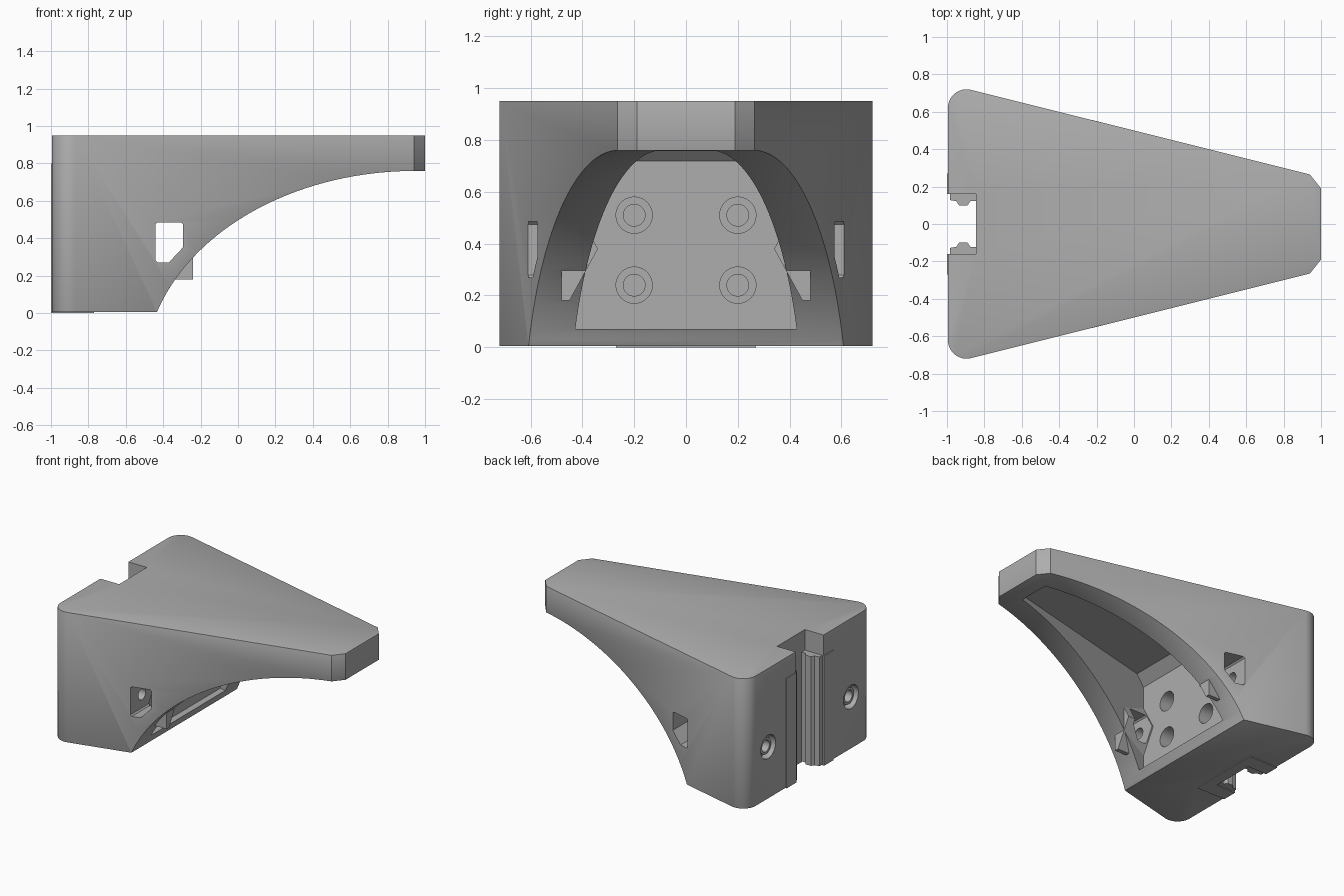
import bpy, bmesh, math
from mathutils import Matrix

if "Cube" in bpy.data.objects:
    bpy.data.objects.remove(bpy.data.objects["Cube"])

grey = bpy.data.materials.new("plain_grey")
grey.diffuse_color = (0.42, 0.42, 0.42, 1)
grey.use_nodes = True
grey.node_tree.nodes["Principled BSDF"].inputs["Base Color"].default_value = grey.diffuse_color


def finish(name, bm):
    bmesh.ops.recalc_face_normals(bm, faces=bm.faces[:])
    me = bpy.data.meshes.new(name)
    bm.to_mesh(me)
    bm.free()
    me.materials.append(grey)
    ob = bpy.data.objects.new(name, me)
    bpy.context.collection.objects.link(ob)
    return ob


def prism(name, pts, a, b, axis="z"):
    """Extrude a 2D outline from a to b: (x,y) along z, (x,z) along y, or (y,z) along x."""
    place = {"z": lambda u, v, w: (u, v, w), "y": lambda u, v, w: (u, w, v),
             "x": lambda u, v, w: (w, u, v)}[axis]
    bm = bmesh.new()
    lo = [bm.verts.new(place(u, v, a)) for u, v in pts]
    hi = [bm.verts.new(place(u, v, b)) for u, v in pts]
    bm.faces.new(lo)
    bm.faces.new(hi)
    n = len(pts)
    for i in range(n):
        j = (i + 1) % n
        bm.faces.new((lo[i], lo[j], hi[j], hi[i]))
    return finish(name, bm)


def rect(u0, u1, v0, v1):
    return [(u0, v0), (u1, v0), (u1, v1), (u0, v1)]


def bore(name, y, z, r, x0, x1):
    c = [(y + r * math.cos(t * math.tau / 40), z + r * math.sin(t * math.tau / 40))
         for t in range(40)]
    return prism(name, c, x0, x1, "x")


def combine(ob, tool, op="DIFFERENCE"):
    m = ob.modifiers.new("combine", "BOOLEAN")
    m.operation, m.solver, m.object = op, "EXACT", tool
    bake(ob)
    bpy.data.objects.remove(tool)


def bake(ob):
    dg = bpy.context.evaluated_depsgraph_get()
    me = bpy.data.meshes.new_from_object(ob.evaluated_get(dg))
    ob.modifiers.clear()
    ob.data = me


# Tapered body with rounded rear corners and chamfered nose
half = [(1, 0.19), (0.94, 0.265)]
for i in range(13):
    t = math.radians(76 + 104 * i / 12)
    half.append((-0.895 + 0.1 * math.cos(t), 0.62 + 0.1 * math.sin(t)))
body = prism("bracket_body", half + [(x, -y) for x, y in reversed(half)], 0.005, 0.95)

# Curved underside, an elliptical sweep up to the nose
arc = []
for i in range(41):
    x = -0.45 + 1.4 * (1 - math.cos(math.pi / 2 * i / 40))
    arc.append((x, -0.32 + 1.08 * math.sqrt(1 - ((x - 0.95) / 1.45) ** 2)))
combine(body, prism("underside_cutter", arc + [(1.2, 0.76), (1.2, -0.3), (-0.45, -0.3)],
                    -1, 1, "y"))

# Softened outer edges
bev = body.modifiers.new("soft_edges", "BEVEL")
bev.width, bev.segments, bev.limit_method, bev.angle_limit = 0.012, 2, "ANGLE", math.radians(50)
bake(body)

# Hollow between the side walls, with a chamfer at the back of the ceiling
cavity = prism("cavity_cutter", [(-0.45, 0.07), (-0.45, 0.72), (-0.38, 0.79),
                                 (0.86, 0.79), (0.86, 0.07)], -1, 1, "y")
for v in cavity.data.vertices:
    v.co.y *= 0.328 - 0.247 * v.co.x
combine(body, cavity)

# Ridged bosses on the inner walls
for s in (1, -1):
    combine(body, prism("boss", [(s * 0.34, 0.38), (s * 0.45, 0.18), (s * 0.48, 0.18),
                                 (s * 0.48, 0.58), (s * 0.45, 0.58)], -0.47, -0.24, "x"), "UNION")

# Side windows through both walls
combine(body, prism("window_cutter", [(-0.44, 0.28), (-0.43, 0.27), (-0.37, 0.27), (-0.295, 0.35),
                                      (-0.295, 0.475), (-0.305, 0.485), (-0.43, 0.485),
                                      (-0.44, 0.475)], -1, 1, "y"))

# Thin raised pads on the rear face and the bottom
combine(body, prism("rear_pad", rect(-0.27, 0.27, 0, 0.8), -1, -0.96, "x"), "UNION")
combine(body, prism("bottom_pad", rect(-1, -0.77, -0.27, 0.27), 0, 0.04), "UNION")

# Vertical slot in the rear
combine(body, prism("slot_cutter", rect(-1.1, -0.845, -0.16, 0.16), -0.1, 1.1))

# Four stepped holes in the cavity wall
for y in (-0.2, 0.2):
    for z in (0.24, 0.51):
        combine(body, bore("wide_bore", y, z, 0.07, -0.6, -0.42))
        combine(body, bore("narrow_bore", y, z, 0.042, -0.82, -0.5))

# Rear screw holes running into the windows
for y in (-0.476, 0.476):
    combine(body, bore("screw_recess", y, 0.38, 0.085, -1.1, -0.94))
    combine(body, bore("screw_hole", y, 0.38, 0.042, -1.0, -0.42))

# Collars standing in the screw recesses
parts = [body]
for side, s in (("left", 1), ("right", -1)):
    collar = bore("screw_collar_" + side, s * 0.476, 0.38, 0.06, -0.975, -0.935)
    combine(collar, bore("collar_cutter", s * 0.476, 0.38, 0.042, -1.1, -0.9))
    # Slot rails with a raised rib
    rail = [(-0.985, 0.165), (-0.985, 0.128), (-0.95, 0.122), (-0.935, 0.1), (-0.89, 0.1),
            (-0.875, 0.122), (-0.84, 0.122), (-0.84, 0.165)]
    parts += [collar, prism("slot_rail_" + side, [(x, s * y) for x, y in rail], 0.005, 0.8)]

# Smooth curved faces, keep edges sharp
for ob in parts:
    bpy.ops.object.select_all(action="DESELECT")
    ob.select_set(True)
    bpy.context.view_layer.objects.active = ob
    bpy.ops.object.shade_smooth_by_angle(angle=math.radians(30))
